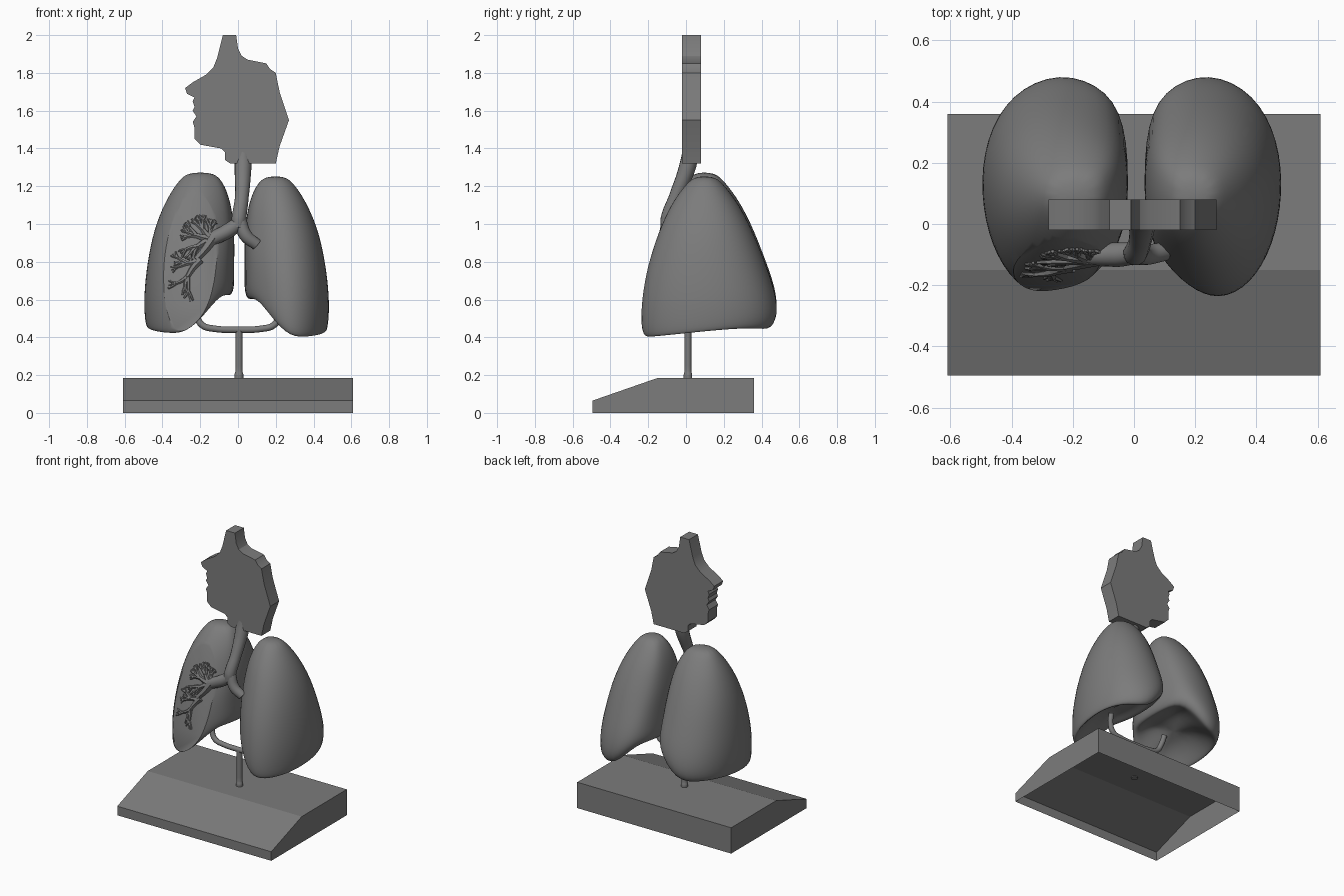
import bpy, bmesh, math, random
from mathutils import Vector

random.seed(4)
cube = bpy.data.objects.get("Cube")
if cube:
    bpy.data.objects.remove(cube, do_unlink=True)

grey = bpy.data.materials.new("plain grey")
grey.use_nodes = True
shade = (0.2, 0.2, 0.2, 1)
grey.diffuse_color = shade
grey.node_tree.nodes["Principled BSDF"].inputs["Base Color"].default_value = shade


def finish(name, bm, smooth_angle=None):
    """Turn a bmesh into a named, coloured object."""
    bmesh.ops.recalc_face_normals(bm, faces=bm.faces)
    mesh = bpy.data.meshes.new(name)
    bm.to_mesh(mesh)
    bm.free()
    mesh.materials.append(grey)
    obj = bpy.data.objects.new(name, mesh)
    bpy.context.collection.objects.link(obj)
    if smooth_angle:
        smooth(obj, smooth_angle)
    return obj


def smooth(obj, degrees):
    bpy.ops.object.select_all(action='DESELECT')
    obj.select_set(True)
    bpy.context.view_layer.objects.active = obj
    bpy.ops.object.shade_smooth_by_angle(angle=math.radians(degrees))


def extrude_profile(bm, points, offset):
    face = bm.faces.new([bm.verts.new(p) for p in points])
    result = bmesh.ops.extrude_face_region(bm, geom=[face], use_keep_orig=True)
    verts = [g for g in result["geom"] if isinstance(g, bmesh.types.BMVert)]
    bmesh.ops.translate(bm, verts=verts, vec=offset)


def tubes(name, paths, sides=2):
    """Round tubes through lists of (point, radius), joined in one object."""
    curve = bpy.data.curves.new(name, 'CURVE')
    curve.dimensions = '3D'
    curve.bevel_depth = 1
    curve.bevel_resolution = sides
    curve.resolution_u = 5
    curve.use_fill_caps = True
    for path in paths:
        spline = curve.splines.new('BEZIER')
        spline.bezier_points.add(len(path) - 1)
        for knot, (point, radius) in zip(spline.bezier_points, path):
            knot.co = point
            knot.radius = radius
            knot.handle_left_type = knot.handle_right_type = 'AUTO'
    temp = bpy.data.objects.new(name, curve)
    bpy.context.collection.objects.link(temp)
    graph = bpy.context.evaluated_depsgraph_get()
    bm = bmesh.new()
    bm.from_mesh(temp.evaluated_get(graph).to_mesh())
    bpy.data.objects.remove(temp, do_unlink=True)
    return finish(name, bm, 50)


# Base: thin open-bottomed shell with a sloping front
bm = bmesh.new()
side = [(-.495, 0), (-.495, .065), (-.15, .185), (.36, .185), (.36, 0)]
extrude_profile(bm, [(-.61, y, z) for y, z in side], (1.22, 0, 0))
under = [f for f in bm.faces if all(v.co.z < .01 for v in f.verts)]
bmesh.ops.delete(bm, geom=under, context='FACES_ONLY')
finish("base", bm)

# Head: flat side-view outline cut from a thick board
outline = [(-.08, 2), (-.01, 2), (0, 1.93), (.02, 1.89), (.05, 1.87), (.15, 1.85),
           (.17, 1.82), (.2, 1.8), (.22, 1.7), (.27, 1.55), (.22, 1.41), (.2, 1.32),
           (-.04, 1.32), (-.07, 1.34), (-.07, 1.38), (-.09, 1.4), (-.2, 1.42), (-.23, 1.45),
           (-.23, 1.51), (-.24, 1.54), (-.22, 1.57), (-.24, 1.6), (-.23, 1.62),
           (-.24, 1.65), (-.23, 1.67), (-.27, 1.69), (-.28, 1.72), (-.24, 1.75),
           (-.17, 1.79), (-.13, 1.83), (-.11, 1.88)]
bm = bmesh.new()
extrude_profile(bm, [(x, -.02, z) for x, z in outline], (0, .1, 0))
finish("head", bm, 25)

# Lungs: egg-shaped sections stacked upwards, with a hollow underside
section = [(0, .72), (.13, .92), (.47, 1), (.8, .9), (.97, .7), (1, .46), (.93, .24),
           (.77, .07), (.54, 0), (.32, .06), (.13, .18), (.01, .32)]
# height, medial x, lateral x, front y, back y
levels = [(.44, .045, .475, -.24, .475), (.5, .03, .487, -.255, .51), (.62, .03, .49, -.25, .495),
          (.78, .03, .472, -.22, .44), (.95, .03, .437, -.16, .375), (1.1, .05, .375, -.09, .295),
          (1.2, .09, .31, -.015, .215), (1.255, .14, .255, .045, .155)]


def underside(u, v):
    """Lower edge of a lung: raised on the medial side, low at the front."""
    t = min(max((.5 - u) / .38, 0), 1)
    return .4 + .21 * t * t * (3 - 2 * t) + .07 * v * u


def lung(name, sign, widen, lift):
    bm = bmesh.new()
    rings = []
    for z, xm, xl, yf, yb in levels:
        weight = max(0, 1 - (z - .45) / .5)
        ring = []
        for u, v in section:
            height = z + weight * (underside(u, v) - .45) + lift
            x = xm + (xl - xm) * u + widen * (u - .5)
            ring.append(bm.verts.new((sign * x, yf + (yb - yf) * v, height)))
        rings.append(ring)
    count = len(section)
    for low, high in zip(rings, rings[1:]):
        for i in range(count):
            j = (i + 1) % count
            bm.faces.new((low[i], low[j], high[j], high[i]))
    bm.faces.new(rings[-1])
    # Concave floor
    floor = bm.faces.new(rings[0])
    for shrink, rise in ((.9, .01), (.75, .05), (.5, .04)):
        floor = bmesh.ops.extrude_discrete_faces(bm, faces=[floor])["faces"][0]
        centre = floor.calc_center_median()
        for v in floor.verts:
            v.co = centre + (v.co - centre) * shrink + Vector((0, 0, rise))
    obj = finish(name, bm)
    mod = obj.modifiers.new("rounding", 'SUBSURF')
    mod.levels = mod.render_levels = 2
    bpy.context.view_layer.objects.active = obj
    bpy.ops.object.modifier_apply(modifier=mod.name)
    return obj


left_lung = lung("left_lung", 1, 0, 0)
smooth(left_lung, 50)
right_lung = lung("right_lung", -1, .03, .02)


def cut_y(z):
    return -.135 + .23 * (z - .8)


# Flat window sliced from the front of the right lung
bm = bmesh.new()
bm.from_mesh(right_lung.data)
cut = bmesh.ops.bisect_plane(bm, geom=bm.verts[:] + bm.edges[:] + bm.faces[:],
                             plane_co=(0, cut_y(.8), .8), plane_no=(0, -1, .23),
                             clear_outer=True)
rim = [g for g in cut["geom_cut"] if isinstance(g, bmesh.types.BMEdge)]
bmesh.ops.holes_fill(bm, edges=rim)
bm.to_mesh(right_lung.data)
bm.free()
smooth(right_lung, 40)

# Windpipe and the two main airways
tubes("windpipe", [[((.03, .025, 1.4), .042), ((.027, .01, 1.31), .046),
                    ((.02, -.055, 1.14), .037), ((.005, -.095, 1.03), .04),
                    ((0, -.1, .98), .035)]], 4)
tubes("main_airways", [
    [((.01, -.095, 1.02), .035), ((.04, -.1, .94), .035), ((.1, -.09, .89), .031)],
    [((.01, -.095, 1.01), .035), ((-.05, -.1, .965), .04), ((-.14, -.1, .92), .037)]], 4)

# Branching airways spread over the sliced window
paths = []


def branch(x, z, angle, length, radius, depth):
    path = []
    bend = random.uniform(-.25, .25)
    for step in range(3):
        path.append(((x, cut_y(z) - .004, z), radius * (1 - .2 * step)))
        if step < 2:
            x += math.cos(angle) * length / 2
            z += math.sin(angle) * length / 2
            angle += bend
    paths.append(path)
    if depth:
        for turn in (-.5, .05, .45):
            branch(x, z, angle + turn, length * random.uniform(.55, .75), radius * .62, depth - 1)


for degrees, length, radius in ((100, .055, .02), (138, .07, .022), (170, .085, .024),
                                (205, .085, .024)):
    branch(-.14, .92, math.radians(degrees), length, radius, 2)
branch(-.13, .93, math.radians(235), .15, .03, 0)
branch(-.2, .81, math.radians(200), .075, .02, 2)
branch(-.2, .81, math.radians(228), .11, .022, 2)
tubes("branching_airways", paths, 1)

# Stand: post with a collar and two arms holding the lungs
tubes("post", [[((.005, .01, .18), .024), ((.005, .01, .2), .024), ((.005, .01, .22), .019),
                ((.005, .01, .44), .019)]], 3)
tubes("arms", [[((0, .01, .44), .018), ((s * .12, .01, .445), .018), ((s * .19, .01, .465), .018),
                ((s * .22, .02, .52), .018), ((s * .23, .04, .58), .018)] for s in (-1, 1)], 3)
